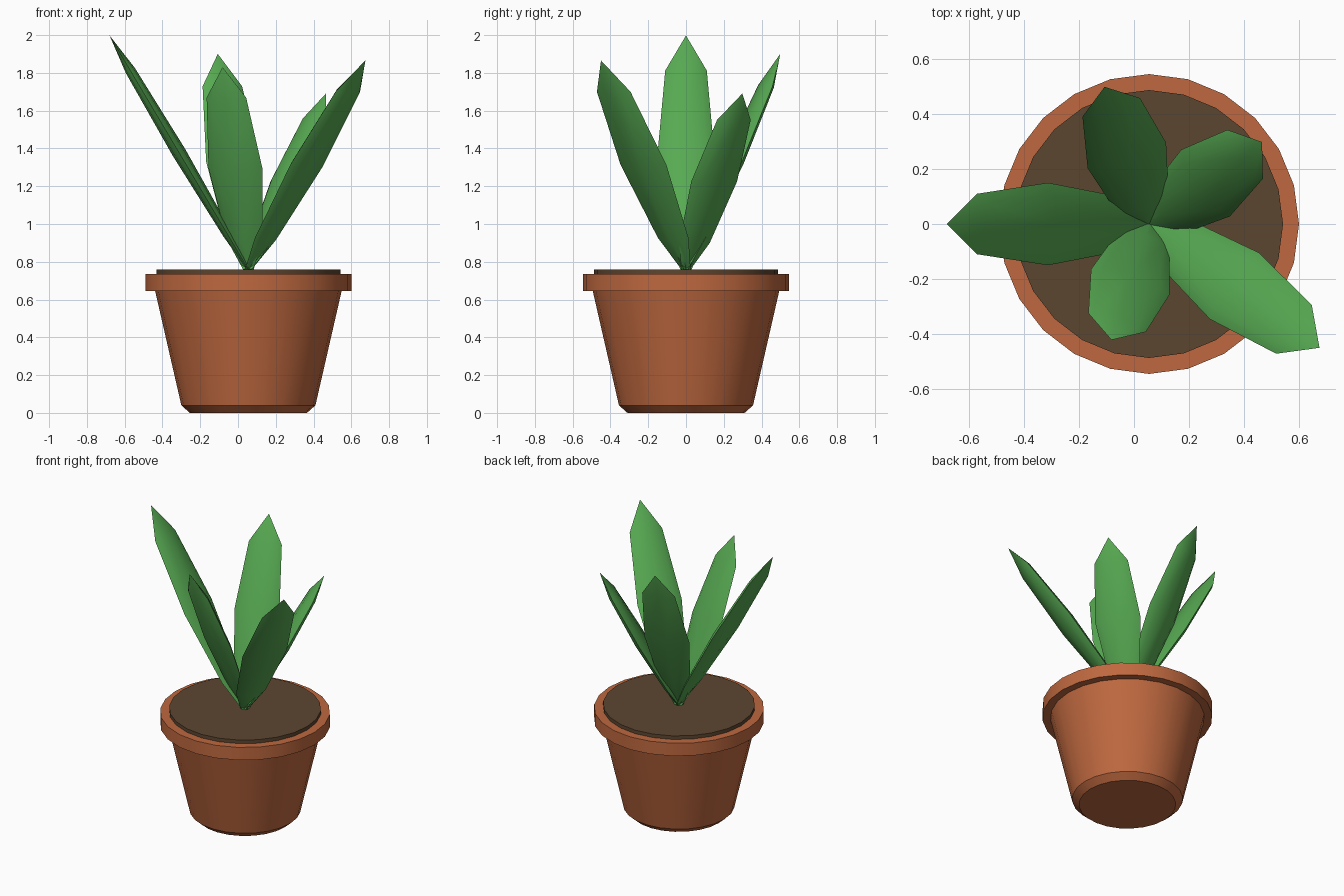
import bpy, bmesh, math
from mathutils import Matrix, Vector

if "Cube" in bpy.data.objects:
    bpy.data.objects.remove(bpy.data.objects["Cube"])

CX = 0.055  # pot axis


def material(name, rgb):
    m = bpy.data.materials.new(name)
    m.diffuse_color = (*rgb, 1)
    m.use_nodes = True
    m.node_tree.nodes["Principled BSDF"].inputs["Base Color"].default_value = m.diffuse_color
    return m


terracotta = material("terracotta", (0.52, 0.14, 0.05))
earth = material("dark soil", (0.107, 0.061, 0.03))
green = material("leaf green", (0.095, 0.40, 0.085))


def loft(name, rows, sides, mat, flat=1.0, matrix=Matrix()):
    """Stack rings given as (radius, height); radius 0 closes to a point."""
    bm = bmesh.new()
    rings = []
    for r, z in rows:
        n = sides if r > 0 else 1
        rings.append([bm.verts.new((r * flat * math.cos(2 * math.pi * i / sides),
                                    r * math.sin(2 * math.pi * i / sides), z))
                      for i in range(n)])
    for a, b in zip(rings, rings[1:]):
        for i in range(sides):
            j = (i + 1) % sides
            if len(b) == 1:
                bm.faces.new((a[i], a[j], b[0]))
            else:
                bm.faces.new((a[i], a[j], b[j], b[i]))
    for ring in (rings[0], rings[-1]):
        if len(ring) > 1:
            bm.faces.new(ring)
    bmesh.ops.recalc_face_normals(bm, faces=bm.faces[:])
    me = bpy.data.meshes.new(name)
    bm.to_mesh(me)
    bm.free()
    me.materials.append(mat)
    ob = bpy.data.objects.new(name, me)
    bpy.context.collection.objects.link(ob)
    ob.matrix_world = matrix
    bpy.ops.object.select_all(action='DESELECT')
    ob.select_set(True)
    bpy.context.view_layer.objects.active = ob
    bpy.ops.object.shade_smooth_by_angle(angle=math.radians(30))
    return ob


# Pot body with chamfered foot, rim band and soil disc
axis = Matrix.Translation((CX, 0, 0))
loft("pot_body", [(0.31, 0), (0.355, 0.04), (0.497, 0.66)], 24, terracotta, matrix=axis)
loft("pot_rim", [(0.545, 0.645), (0.545, 0.735)], 24, terracotta, matrix=axis)
loft("soil", [(0.487, 0.70), (0.487, 0.76)], 24, earth, matrix=axis)

# Five flattened, pointed leaves fanned around the centre: (azimuth, tilt, length)
leaves = [(36, 28.6, 1.06), (108, 24.7, 1.255), (180, 30.7, 1.44),
          (252, 22.5, 1.158), (324, 34.7, 1.345)]
for k, (azimuth, tilt, length) in enumerate(leaves, 1):
    place = (Matrix.Translation((CX, 0, 0.76))
             @ Matrix.Rotation(math.radians(azimuth), 4, 'Z')
             @ Matrix.Rotation(math.radians(tilt), 4, 'Y'))
    rows = [(0.03, 0), (0.10, 0.15 * length), (0.15, 0.5 * length),
            (0.11, 0.85 * length), (0, length)]
    loft(f"leaf_{k}", rows, 8, green, flat=0.25, matrix=place)
